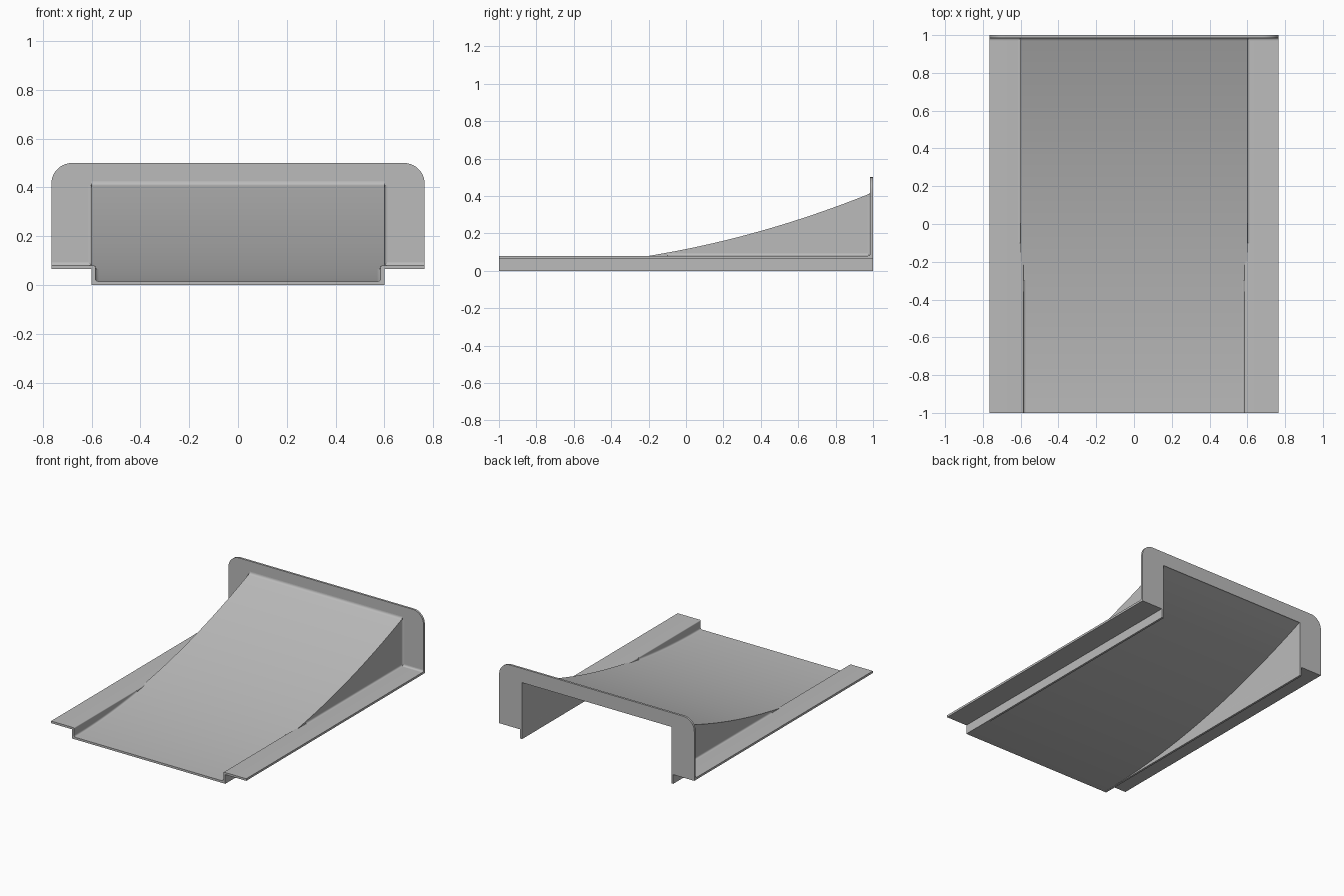
import bpy, bmesh
from math import cos, sin, pi
from mathutils import Vector

cube = bpy.data.objects.get("Cube")
if cube:
    bpy.data.objects.remove(cube, do_unlink=True)

GREY = (0.5, 0.5, 0.5, 1)
metal = bpy.data.materials.new("grey_metal")
metal.use_nodes = True
metal.diffuse_color = GREY
metal.node_tree.nodes["Principled BSDF"].inputs["Base Color"].default_value = GREY

T = 0.015             # sheet thickness
HALF, WALL = 0.765, 0.6
FLANGE = 0.08         # top of the side flanges
FRONT, PLATE, BACK = -1, 0.985, 1
END = 0.99            # sheets end inside the back plate
R = 0.014             # fillet size


def ramp(y):
    return T + 0.101 * (y + 1) ** 2


def steps(a, b, n=40):
    return [a + (b - a) * i / n for i in range(n + 1)]


def loft(name, sections):
    """Closed solid through a row of matching cross-sections."""
    bm = bmesh.new()
    rings = [[bm.verts.new(p) for p in s] for s in sections]
    for a, b in zip(rings, rings[1:]):
        for i in range(len(a)):
            j = (i + 1) % len(a)
            bm.faces.new((a[i], a[j], b[j], b[i]))
    bm.faces.new(rings[0])
    bm.faces.new(rings[-1][::-1])
    bmesh.ops.recalc_face_normals(bm, faces=bm.faces)
    mesh = bpy.data.meshes.new(name)
    bm.to_mesh(mesh)
    bm.free()
    obj = bpy.data.objects.new(name, mesh)
    bpy.context.collection.objects.link(obj)
    mesh.materials.append(metal)
    bpy.ops.object.select_all(action="DESELECT")
    obj.select_set(True)
    bpy.context.view_layer.objects.active = obj
    bpy.ops.object.shade_smooth_by_angle(angle=pi / 6)


def fillet(name, corners, d1, d2):
    """Concave blend between two faces, swept along their shared corner."""
    d1, d2 = Vector(d1) * R, Vector(d2) * R
    arc = [d1 * (1 - t) ** 2 + d2 * t * t for t in steps(0, 1, 5)]
    back = (d1 + d2) * -0.1
    loft(name, [[Vector(c) + back] + [Vector(c) + a for a in arc] for c in corners])


# Curved ramp floor
loft("ramp_floor", [[(-WALL, y, ramp(y)), (WALL, y, ramp(y)),
                     (WALL, y, ramp(y) - T), (-WALL, y, ramp(y) - T)]
                    for y in steps(FRONT, END)])

# Back plate: rounded top corners, opening under the ramp
r = 0.085
right = [(HALF - r + r * cos(a), 0.5 - r + r * sin(a)) for a in steps(pi / 2, 0, 10)]
right += [(HALF, FLANGE - T), (WALL, FLANGE - T), (WALL, 0), (WALL - T, 0),
          (WALL - T, ramp(END) - T)]
outline = right + [(-x, z) for x, z in reversed(right)]
loft("back_plate", [[(x, y, z) for x, z in outline] for y in (PLATE, BACK)])
fillet("ramp_plate_fillet", [(x, PLATE, ramp(PLATE)) for x in (-WALL, WALL)],
       (0, -1, -0.4), (0, 0, 1))

for side, s in (("left", 1), ("right", -1)):
    # Side wall from the ground up to the flange or the ramp
    loft(side + "_wall", [[(s * x, y, z) for x, z in (
        (WALL - T, 0), (WALL, 0), (WALL, top), (WALL - T, top))]
        for y in steps(FRONT, END)
        for top in [max(FLANGE - T / 2, ramp(y) - T / 2)]])

    # Flange with a rounded inner top edge
    q = 0.007
    edge = [(WALL - T + q - q * cos(a), FLANGE - q + q * sin(a))
            for a in steps(0, pi / 2, 5)]
    section = edge + [(HALF, FLANGE), (HALF, FLANGE - T), (WALL - T, FLANGE - T)]
    loft(side + "_flange", [[(s * x, y, z) for x, z in section] for y in (FRONT, END)])

    # Blends along the inside and outside corners
    fillet(side + "_floor_fillet",
           [(s * (WALL - T), y, ramp(y)) for y in steps(FRONT, -0.3, 20)],
           (-s, 0, 0), (0, 0, 1))
    fillet(side + "_flange_fillet", [(s * WALL, y, FLANGE) for y in (-0.1, END)],
           (s, 0, 0), (0, 0, 1))
    fillet(side + "_flange_plate_fillet",
           [(s * x, PLATE, FLANGE) for x in (WALL, HALF)], (0, -1, 0), (0, 0, 1))
    fillet(side + "_wall_plate_fillet",
           [(s * WALL, PLATE, z) for z in (FLANGE, ramp(PLATE) - 0.005)],
           (s, 0, 0), (0, -1, 0))
